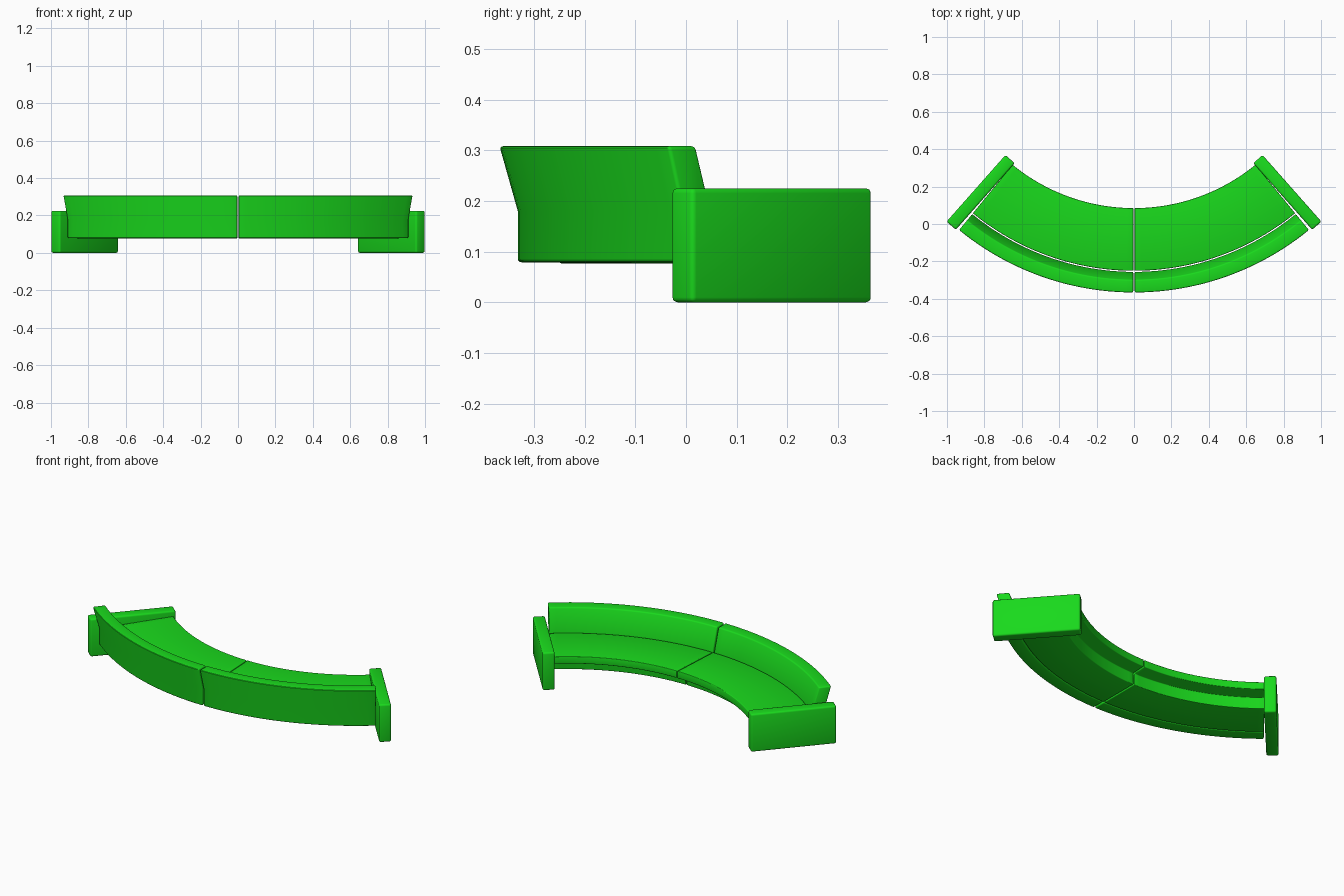
import bpy, bmesh, math
from mathutils import Matrix

if "Cube" in bpy.data.objects:
    bpy.data.objects.remove(bpy.data.objects["Cube"])

CY = 1.11                      # centre of the curve on the y axis
START, END = math.radians(0.15), math.radians(39.3)

green = bpy.data.materials.new("green_fabric")
green.diffuse_color = (0.01, 0.70, 0.012, 1)
green.use_nodes = True
green.node_tree.nodes["Principled BSDF"].inputs["Base Color"].default_value = green.diffuse_color


def finish(bm, name, width):
    """Round the hard edges, then make a smooth shaded object."""
    bmesh.ops.recalc_face_normals(bm, faces=bm.faces)
    hard = [e for e in bm.edges if e.calc_face_angle(0) > math.radians(30)]
    bmesh.ops.bevel(bm, geom=hard, offset=width, segments=3, profile=0.5,
                    affect='EDGES', clamp_overlap=True)
    bmesh.ops.recalc_face_normals(bm, faces=bm.faces)
    mesh = bpy.data.meshes.new(name)
    bm.to_mesh(mesh)
    bm.free()
    mesh.materials.append(green)
    obj = bpy.data.objects.new(name, mesh)
    bpy.context.collection.objects.link(obj)
    bpy.ops.object.select_all(action='DESELECT')
    obj.select_set(True)
    bpy.context.view_layer.objects.active = obj
    bpy.ops.object.shade_smooth_by_angle(angle=math.radians(35))


def sweep(name, profile, side, width, steps=24):
    """Sweep a (y, z) section, given at x = 0, along half of the curve."""
    bm = bmesh.new()
    rings = []
    for i in range(steps + 1):
        a = START + (END - START) * i / steps
        rings.append([bm.verts.new((side * (CY - y) * math.sin(a),
                                    CY - (CY - y) * math.cos(a), z))
                      for y, z in profile])
    n = len(profile)
    for r0, r1 in zip(rings, rings[1:]):
        for j in range(n):
            k = (j + 1) % n
            bm.faces.new((r0[j], r0[k], r1[k], r1[j]))
    bm.faces.new(rings[0])
    bm.faces.new(rings[-1])
    finish(bm, name, width)


def arm(name, side):
    bm = bmesh.new()
    bmesh.ops.create_cube(bm, size=1)
    bm.transform(Matrix.Translation((side * 0.82, 0.169, 0.1125))
                 @ Matrix.Rotation(side * math.radians(41.5), 4, 'Z')
                 @ Matrix.Diagonal((0.066, 0.475, 0.225, 1)))
    finish(bm, name, 0.01)


# Sections: seat with overhanging front lip, and flared backrest
seat = [(-0.25, 0.077), (0.0, 0.077), (0.0, 0.145), (0.085, 0.15),
        (0.085, 0.193), (-0.25, 0.178)]
backrest = [(-0.332, 0.079), (-0.332, 0.18), (-0.368, 0.308),
            (-0.298, 0.308), (-0.256, 0.17), (-0.256, 0.079)]

for side, label in ((-1, "left"), (1, "right")):
    sweep(label + "_seat", seat, side, 0.004)
    sweep(label + "_backrest", backrest, side, 0.007)
    arm(label + "_arm", side)
